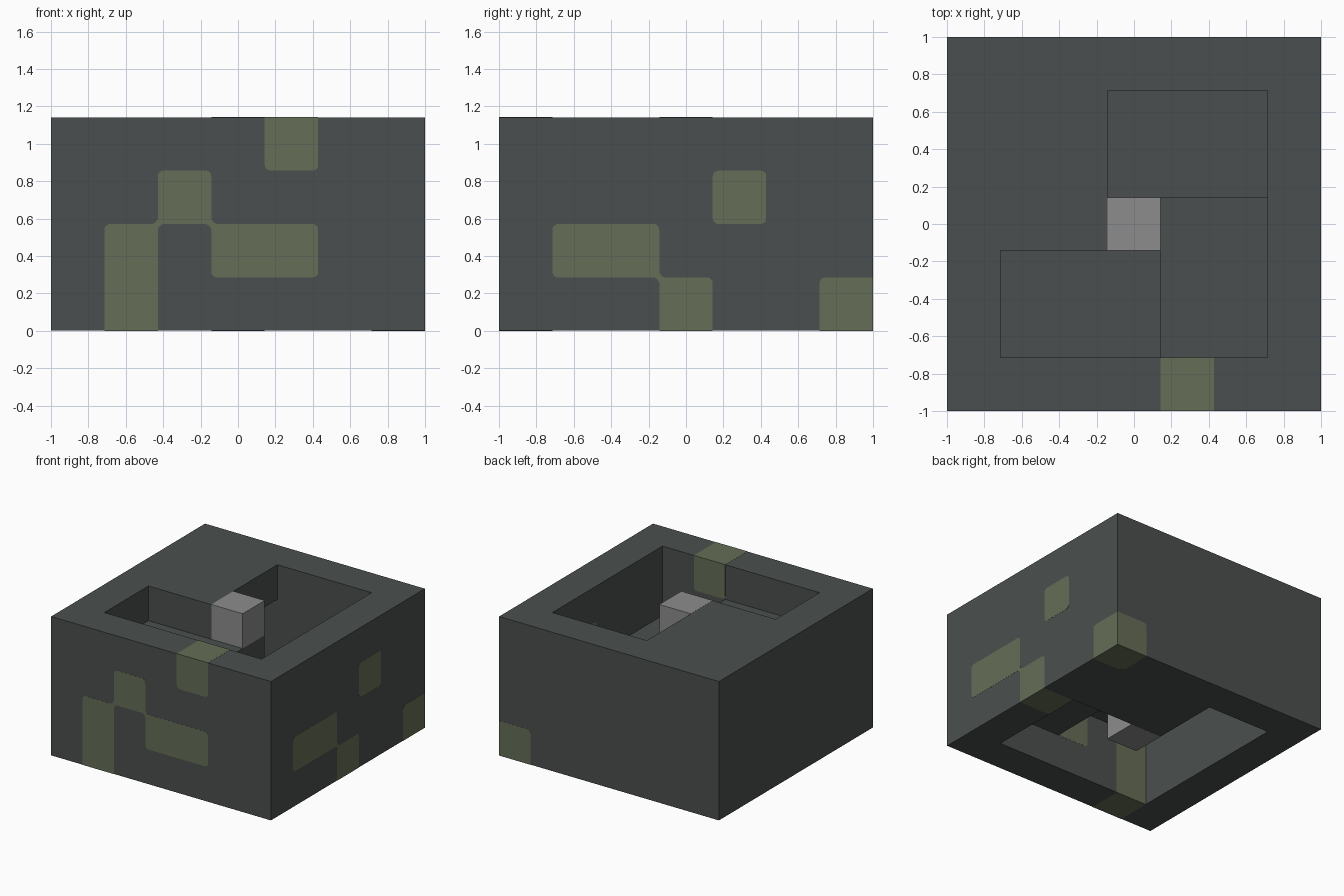
import bpy
import bmesh
from math import cos, sin, pi

cube = bpy.data.objects.get("Cube")
if cube:
    bpy.data.objects.remove(cube, do_unlink=True)

U = 2 / 7          # one block
H = 4 * U          # total height
R = 0.03           # inlay corner radius
E = 0.001          # inlays stand this far proud of the shell


def material(name, rgb):
    mat = bpy.data.materials.new(name)
    mat.use_nodes = True
    mat.diffuse_color = (*rgb, 1)
    mat.node_tree.nodes["Principled BSDF"].inputs["Base Color"].default_value = (*rgb, 1)
    return mat


STONE = material("dark stone", (0.07, 0.078, 0.077))
MOSS = material("moss green", (0.13, 0.154, 0.094))
PALE = material("pale grey", (0.265, 0.262, 0.262))


def finish(name, bm, mat):
    bmesh.ops.recalc_face_normals(bm, faces=bm.faces)
    mesh = bpy.data.meshes.new(name)
    bm.to_mesh(mesh)
    bm.free()
    mesh.materials.append(mat)
    obj = bpy.data.objects.new(name, mesh)
    bpy.context.collection.objects.link(obj)
    return obj


def extrude(name, faces, vector, mat):
    """Extrude flat faces, given as lists of 3D points, into one solid."""
    bm = bmesh.new()
    for pts in faces:
        bm.faces.new([bm.verts.new(p) for p in pts])
    bmesh.ops.remove_doubles(bm, verts=bm.verts, dist=1e-5)
    base = bm.faces[:]
    top = bmesh.ops.extrude_face_region(bm, geom=base, use_keep_orig=True)
    bmesh.ops.translate(bm, vec=vector,
                        verts=[v for v in top["geom"] if isinstance(v, bmesh.types.BMVert)])
    return finish(name, bm, mat)


def box(name, lo, hi, mat):
    (x0, y0, z0), (x1, y1, z1) = lo, hi
    base = [(x0, y0, z0), (x1, y0, z0), (x1, y1, z0), (x0, y1, z0)]
    return extrude(name, [base], (0, 0, z1 - z0), mat)


# Square outer wall, open above and below
def square(r):
    return [(-r, -r, E), (r, -r, E), (r, r, E), (-r, r, E)]


outer, inner = square(1 - E), square(2.5 * U)
ring = [[outer[i], outer[(i + 1) % 4], inner[(i + 1) % 4], inner[i]] for i in range(4)]
extrude("outer_wall", ring, (0, 0, H - 2 * E), STONE)

# Four steps winding down around the column
a, b = (-2.5 * U, -0.5 * U), (-0.5 * U, 2.5 * U)
for level in (3, 2, 1, 0):
    lo = (min(a[0], b[0]), min(a[1], b[1]), max(level * U, E))
    hi = (max(a[0], b[0]), max(a[1], b[1]), min((level + 1) * U, H - E))
    box(f"step_{level + 1}", lo, hi, STONE)
    a, b = (-a[1], a[0]), (-b[1], b[0])

# Central column with pale end blocks
h = U / 2
for name, z0, z1, mat in (("column_base", 0, 1, PALE), ("column_middle", 1, 3, STONE),
                          ("column_cap", 3, 4, PALE)):
    box(name, (-h, -h, z0 * U), (h, h, z1 * U), mat)


# Moss inlays that run right through the walls
def rounded(a0, z0, a1, z1, corners):
    """Rectangle in block units; only the named corners are rounded."""
    out = []
    spec = (("bl", a0, z0, 1, 1), ("br", a1, z0, -1, 1),
            ("tr", a1, z1, -1, -1), ("tl", a0, z1, 1, -1))
    for i, (key, x, z, sx, sz) in enumerate(spec):
        if key in corners:
            cx, cz = x * U + sx * R, z * U + sz * R
            for k in range(6):
                t = pi + (i + k / 5) * pi / 2
                out.append((cx + R * cos(t), cz + R * sin(t)))
        else:
            out.append((x * U, z * U))
    return out


def joint(a, z):
    """Four-cusped fillet where two inlays meet at their corners."""
    ts = [k * pi / 8 for k in range(16)]
    return [(a * U + R * cos(t) ** 3, z * U + R * sin(t) ** 3) for t in ts]


def inlay(name, outline, axis, d0, d1):
    if axis == "x":
        pts, vec = [(d0, p, z) for p, z in outline], (d1 - d0, 0, 0)
    else:
        pts, vec = [(p, d0, z) for p, z in outline], (0, d1 - d0, 0)
    extrude(name, [pts], vec, MOSS)


W = 2.5 * U - E    # inner wall surface, just proud of it
front = {
    "front_inlay_column": rounded(-2.5, 0, -1.5, 2, "tl"),
    "front_inlay_upper": rounded(-1.5, 2, -0.5, 3, "tl tr"),
    "front_inlay_long": rounded(-0.5, 1, 1.5, 2, "bl br tr"),
    "front_inlay_rim": rounded(0.5, 3, 1.5, 4, "bl br"),
    "front_joint_left": joint(-1.5, 2),
    "front_joint_right": joint(-0.5, 2),
}
side = {
    "side_inlay_long": rounded(-2.5, 1, -0.5, 2, "bl tl tr"),
    "side_inlay_low": rounded(-0.5, 0, 0.5, 1, "tr"),
    "side_inlay_high": rounded(0.5, 2, 1.5, 3, "bl br tr tl"),
    "side_joint": joint(-0.5, 1),
}
for name, outline in front.items():
    inlay(name, outline, "y", -1, -W)
for name, outline in side.items():
    inlay(name, outline, "x", W, 1)

# Corner inlay wraps from the side to the back
corner = rounded(2.5, 0, 3.5, 1, "tl")
inlay("corner_inlay_side", corner, "x", W + R, 1)
inlay("corner_inlay_back", corner, "y", W + R, 1)
